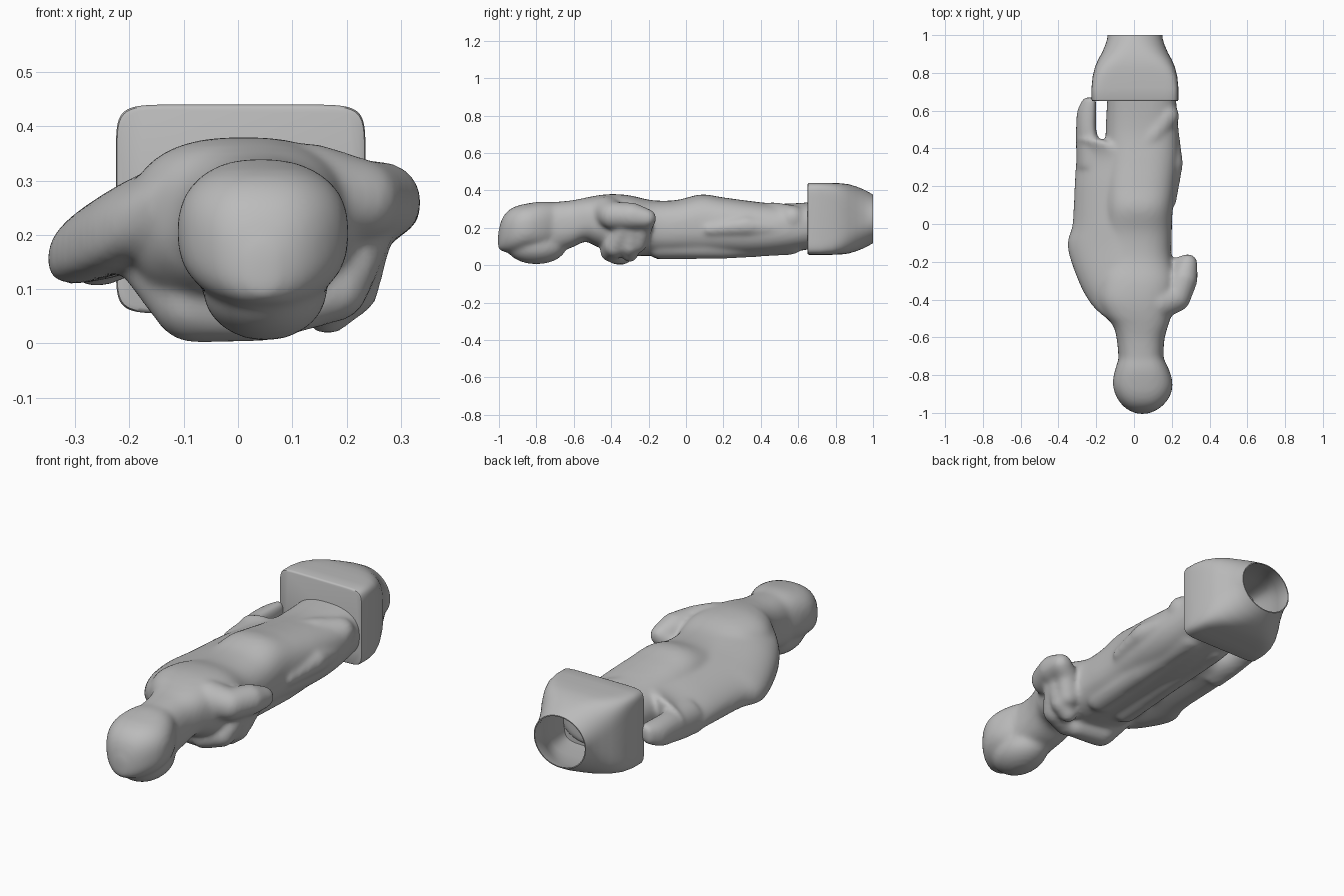
import bpy
import bmesh
from math import cos, sin, pi, copysign
from mathutils import Matrix, Vector

cube = bpy.data.objects.get("Cube")
if cube:
    bpy.data.objects.remove(cube, do_unlink=True)

GREY = (0.5, 0.5, 0.5, 1.0)
stone = bpy.data.materials.new("stone_grey")
stone.use_nodes = True
stone.diffuse_color = GREY
shader = stone.node_tree.nodes["Principled BSDF"]
shader.inputs["Base Color"].default_value = GREY
shader.inputs["Roughness"].default_value = 0.7


def power(value, exponent):
    return copysign(abs(value) ** exponent, value)


def loft(bm, sections, squareness=2.5, slope=0.0, segments=48):
    """Skin rounded cross-sections given as (y, x0, x1, z0, z1[, squareness])."""
    rings = []
    for y, x0, x1, z0, z1, *own in sections:
        e = 2 / (own[0] if own else squareness)
        ring = []
        for i in range(segments):
            a = 2 * pi * i / segments
            x = (x0 + x1) / 2 + (x1 - x0) / 2 * power(cos(a), e)
            z = (z0 + z1) / 2 + (z1 - z0) / 2 * power(sin(a), e)
            ring.append(bm.verts.new((x, y, z + slope * (x - x1))))
        rings.append(ring)
    for a, b in zip(rings, rings[1:]):
        for i in range(segments):
            j = (i + 1) % segments
            bm.faces.new((a[i], a[j], b[j], b[i]))
    bm.faces.new(rings[0][::-1])
    bm.faces.new(rings[-1])


def flowing(sections, steps=4):
    """Ease between cross-sections with a smooth spline."""
    ends = [sections[0], *sections, sections[-1]]
    result = []
    for p, q, r, s in zip(ends, ends[1:], ends[2:], ends[3:]):
        for k in range(steps):
            t = k / steps
            result.append([
                b + t / 2 * (c - a + t * (2 * a - 5 * b + 4 * c - d + t * (3 * (b - c) + d - a)))
                for a, b, c, d in zip(p, q, r, s)])
    return result + [sections[-1]]


def sphere_points():
    """Directions spread evenly over a unit sphere."""
    ball = bmesh.new()
    bmesh.ops.create_icosphere(ball, subdivisions=3, radius=1)
    points = [v.co.copy() for v in ball.verts]
    ball.free()
    return points


SPHERE = sphere_points()


def limb(bm, *balls):
    """Chain of tapered capsules through balls given as (x, y, z, radius)."""
    for pair in zip(balls, balls[1:]):
        verts = [bm.verts.new(Vector((x, y, z)) + r * p)
                 for x, y, z, r in pair for p in SPHERE]
        bmesh.ops.convex_hull(bm, input=verts)
        loose = [v for v in verts if v.is_valid and not v.link_faces]
        bmesh.ops.delete(bm, geom=loose, context="VERTS")


def ellipsoid(bm, centre, radii):
    place = Matrix.Translation(centre) @ Matrix.Diagonal(Vector((*radii, 1)))
    bmesh.ops.create_icosphere(bm, subdivisions=4, radius=1, matrix=place)


def finish(bm, name):
    bmesh.ops.recalc_face_normals(bm, faces=bm.faces)
    mesh = bpy.data.meshes.new(name)
    bm.to_mesh(mesh)
    bm.free()
    mesh.materials.append(stone)
    obj = bpy.data.objects.new(name, mesh)
    bpy.context.collection.objects.link(obj)
    return obj


# Robed figure: overlapping masses fused into one sculpted skin
fig = bmesh.new()

# Neck, shoulders and robe
loft(fig, flowing([
    (-.74, -.08, .155, .06, .335), (-.62, -.09, .16, .09, .345),
    (-.54, -.11, .18, .125, .36), (-.48, -.16, .20, .10, .372),
    (-.40, -.20, .22, .07, .38), (-.30, -.20, .23, .05, .373),
    (-.18, -.18, .20, .05, .347), (-.05, -.17, .20, .05, .348),
    (.08, -.16, .205, .05, .378), (.20, -.16, .22, .05, .362),
    (.35, -.15, .235, .05, .342), (.50, -.15, .235, .06, .328),
    (.69, -.14, .22, .09, .338)]))

# Hooded head with the face below the hood edge
loft(fig, flowing([
    (-1.005, .02, .07, .09, .17), (-.985, -.03, .12, .075, .245),
    (-.95, -.07, .163, .068, .292), (-.90, -.10, .195, .07, .318),
    (-.84, -.112, .204, .08, .331), (-.77, -.10, .185, .08, .34),
    (-.70, -.075, .15, .10, .335)]))
ellipsoid(fig, (.05, -.80, .10), (.115, .16, .095))
limb(fig, (.05, -.86, .055, .035), (.05, -.78, .035, .03))

# Cloak falling over the right arm, and its hanging end
loft(fig, flowing([
    (-.49, -.16, 0, .27, .37), (-.42, -.23, 0, .235, .375),
    (-.30, -.295, 0, .215, .385), (-.12, -.352, 0, .215, .375),
    (0, -.325, 0, .21, .37), (.20, -.315, 0, .21, .36),
    (.36, -.305, 0, .21, .35), (.45, -.305, -.17, .20, .31)]), slope=.4)
loft(fig, flowing([
    (.30, -.305, -.16, .13, .28), (.42, -.307, -.18, .14, .28),
    (.50, -.307, -.20, .15, .28), (.60, -.30, -.20, .165, .28),
    (.67, -.265, -.20, .19, .275)]), slope=.3)

# Left sleeve with its hanging cuff, forearms and hands
limb(fig, (.13, -.42, .28, .09), (.225, -.39, .265, .075),
     (.265, -.29, .262, .073), (.285, -.21, .25, .052))
limb(fig, (.285, -.21, .25, .052), (.235, -.23, .215, .055), (.20, -.26, .12, .055))
limb(fig, (.235, -.29, .20, .05), (.21, -.30, .10, .05), (.165, -.30, .06, .045))
limb(fig, (.235, -.33, .19, .045), (.18, -.38, .10, .06), (.09, -.40, .075, .06))
limb(fig, (-.18, -.28, .18, .06), (-.08, -.35, .08, .08), (.05, -.37, .065, .062))

# Drapery folds on the back, side and front
limb(fig, (.17, .57, .25, .07), (.10, .47, .27, .067), (0, .34, .27, .06))
limb(fig, (.19, .12, .19, .035), (.20, .32, .21, .06), (.18, .55, .19, .05))
limb(fig, (-.06, -.14, .10, .07), (-.04, .20, .10, .065), (-.04, .56, .13, .07))
limb(fig, (.09, -.14, .10, .068), (.11, .20, .095, .062), (.11, .56, .125, .07))

figure = finish(fig, "robed_figure")
remesh = figure.modifiers.new("Fuse", "REMESH")
remesh.mode = "VOXEL"
remesh.voxel_size = .011
remesh.use_smooth_shade = True
smooth = figure.modifiers.new("Soften", "SMOOTH")
smooth.factor = .5
smooth.iterations = 14

# Pedestal: rounded block narrowing to a round, hollow open end
profile = [
    (.65, .222, .185, 9), (.653, .228, .19, 10), (.66, .23, .1925, 10),
    (.72, .23, .1925, 10), (.78, .224, .192, 8), (.83, .212, .19, 5.5),
    (.87, .195, .185, 4), (.91, .173, .173, 3), (.95, .156, .157, 2.4),
    (.98, .147, .141, 2.1), (1, .145, .13, 2),
    (1, .14, .125, 2), (.95, .145, .14, 2.2), (.90, .16, .155, 3),
    (.80, .195, .165, 5), (.68, .20, .165, 7)]
MID_X, MID_Z = .005, .2475
base = bmesh.new()
loft(base, [(y, MID_X - w, MID_X + w, MID_Z - h, MID_Z + h, n)
            for y, w, h, n in profile], segments=96)
pedestal = finish(base, "pedestal")
bpy.ops.object.select_all(action="DESELECT")
pedestal.select_set(True)
bpy.context.view_layer.objects.active = pedestal
bpy.ops.object.shade_smooth_by_angle(angle=pi / 4)
